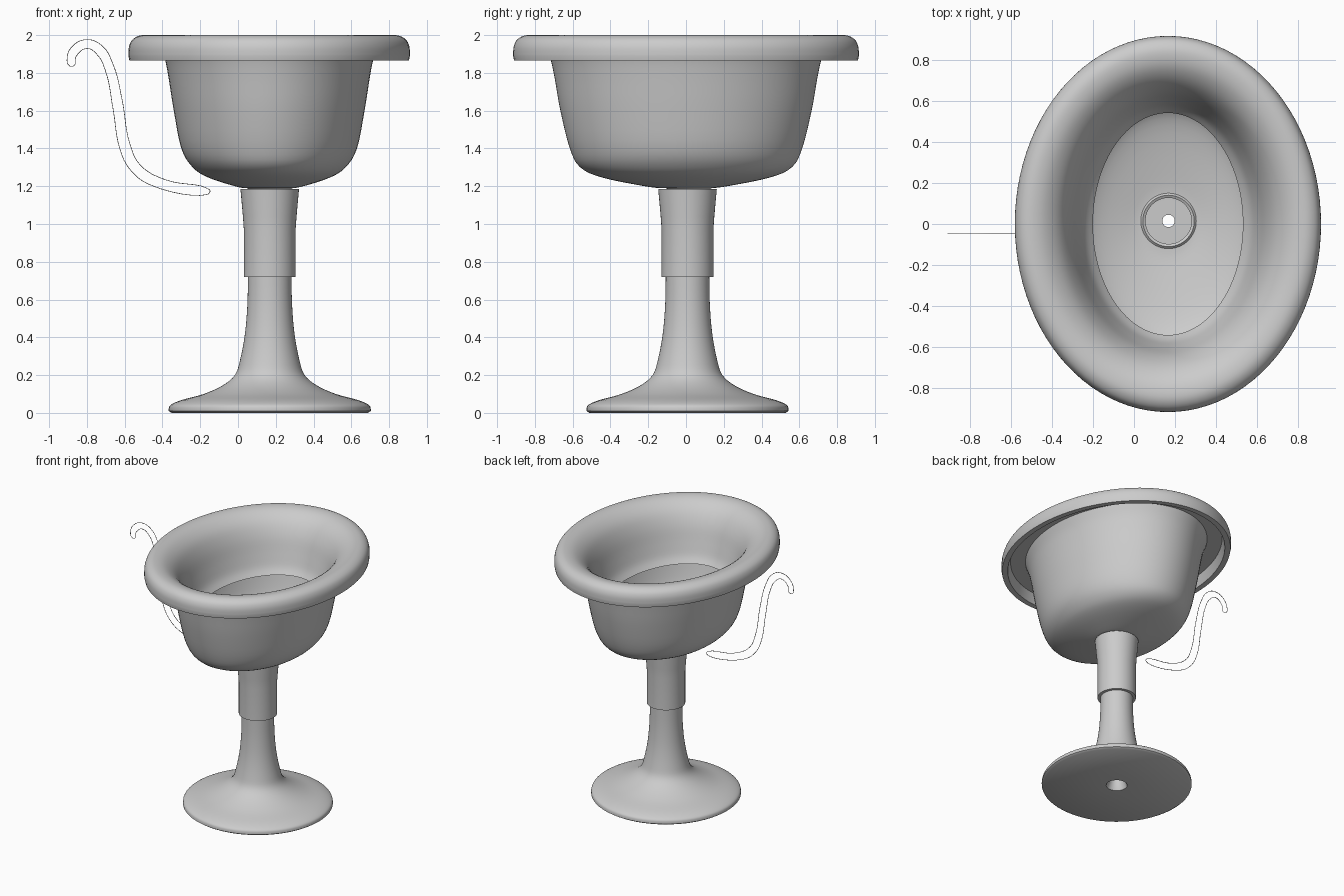
import bpy, bmesh
from math import cos, sin, pi

cube = bpy.data.objects.get("Cube")
if cube:
    bpy.data.objects.remove(cube, do_unlink=True)

CX, CY = 0.168, 0.008


def material(name, rgb):
    mat = bpy.data.materials.new(name)
    mat.use_nodes = True
    mat.diffuse_color = (*rgb, 1)
    mat.node_tree.nodes["Principled BSDF"].inputs["Base Color"].default_value = (*rgb, 1)
    return mat


ceramic = material("pale_grey_ceramic", (0.6, 0.6, 0.6))


def loft(name, profile, center, closed=False, sides=96, angle=40):
    """Sweep (half_x, half_y, z) rings around a vertical axis."""
    bm = bmesh.new()
    rings = []
    for rx, ry, z in profile:
        rings.append([bm.verts.new((center[0] + rx * cos(2 * pi * i / sides),
                                    center[1] + ry * sin(2 * pi * i / sides), z))
                      for i in range(sides)])
    pairs = list(zip(rings, rings[1:]))
    if closed:
        pairs.append((rings[-1], rings[0]))
    for a, b in pairs:
        for i in range(sides):
            j = (i + 1) % sides
            bm.faces.new((a[i], a[j], b[j], b[i]))
    mesh = bpy.data.meshes.new(name)
    bm.to_mesh(mesh)
    bm.free()
    obj = bpy.data.objects.new(name, mesh)
    bpy.context.collection.objects.link(obj)
    mesh.materials.append(ceramic)
    bpy.ops.object.select_all(action="DESELECT")
    obj.select_set(True)
    bpy.context.view_layer.objects.active = obj
    bpy.ops.object.shade_smooth_by_angle(angle=angle * pi / 180)
    return obj


def lathe(name, profile, closed=True, sides=64, center=(CX, CY)):
    return loft(name, [(r, r, z) for r, z in profile], center, closed, sides)


def smooth_profile(points, steps=4):
    """Catmull-Rom refinement of a profile."""
    out = []
    for k in range(len(points) - 1):
        p0, p1 = points[max(k - 1, 0)], points[k]
        p2, p3 = points[k + 1], points[min(k + 2, len(points) - 1)]
        for s in range(steps):
            t = s / steps
            out.append(tuple(
                0.5 * (2 * b + (c - a) * t + (2 * a - 5 * b + 4 * c - d) * t ** 2
                       + (3 * b - a - 3 * c + d) * t ** 3)
                for a, b, c, d in zip(p0, p1, p2, p3)))
    return out + [points[-1]]


# Outer bowl shell, also the floor seen through the inner opening
shell = smooth_profile([
    (0.115, 0.115, 1.19), (0.17, 0.2, 1.197), (0.32, 0.44, 1.245),
    (0.405, 0.56, 1.3), (0.465, 0.615, 1.4), (0.505, 0.665, 1.6),
    (0.532, 0.695, 1.77), (0.55, 0.715, 1.865), (0.575, 0.74, 1.94)])
loft("bowl_shell", shell, (0.165, 0))

# Rolled rim with hollow underside, running down into the inner funnel
rim_outside = [(0.575, 0.74, 1.94), (0.68, 0.85, 1.94), (0.7, 0.87, 1.865), (0.74, 0.91, 1.865)]
rim_inside = smooth_profile([
    (0.745, 0.915, 1.89), (0.742, 0.912, 1.94), (0.72, 0.89, 1.98), (0.67, 0.84, 2.0),
    (0.6, 0.765, 1.985), (0.53, 0.695, 1.93), (0.48, 0.64, 1.84),
    (0.44, 0.6, 1.72), (0.405, 0.57, 1.63), (0.365, 0.54, 1.58)])
loft("rim_and_inner_wall", rim_outside + rim_inside, (0.165, 0))

# Flared pedestal with a narrow bore
flare = smooth_profile([
    (0.535, 0.02), (0.525, 0.042), (0.47, 0.067), (0.35, 0.1), (0.25, 0.145),
    (0.185, 0.2), (0.157, 0.28), (0.131, 0.42), (0.118, 0.58), (0.115, 0.76)])
lathe("pedestal", [(0.055, 0.76), (0.055, 0.05), (0.075, 0.0), (0.52, 0.0), (0.535, 0.01)] + flare)

# Sleeve that carries the bowl
lathe("pedestal_sleeve", [(0.1, 0.72), (0.137, 0.72), (0.137, 0.97), (0.142, 1.04),
                          (0.155, 1.185), (0.12, 1.185), (0.1, 1.0)])

# Drain ring, strainer plate and its four small discs
lathe("drain_ring", [(0.112, 1.185), (0.135, 1.197), (0.125, 1.207), (0.112, 1.2)], center=(CX, 0.015))
lathe("drain_plate", [(0.03, 1.18), (0.114, 1.18), (0.114, 1.19), (0.03, 1.19)], center=(CX, 0.015))
for k in range(4):
    a = k * pi / 2
    lathe(f"drain_disc_{k + 1}", [(0.0005, 1.187), (0.028, 1.187), (0.028, 1.193), (0.0005, 1.193)],
          sides=24, center=(CX + 0.07 * cos(a), 0.015 + 0.07 * sin(a)))

# Thin wire loop shaped like a hook beside the bowl
outline = [(-0.17, 1.192), (-0.386, 1.235), (-0.519, 1.314), (-0.571, 1.42), (-0.614, 1.66),
           (-0.661, 1.844), (-0.72, 1.944), (-0.8, 1.976), (-0.878, 1.94), (-0.905, 1.87),
           (-0.894, 1.839), (-0.868, 1.839), (-0.857, 1.887), (-0.8, 1.929), (-0.746, 1.897),
           (-0.704, 1.818), (-0.661, 1.606), (-0.624, 1.394), (-0.571, 1.288), (-0.466, 1.208),
           (-0.17, 1.155), (-0.148, 1.172)]
curve = bpy.data.curves.new("hook_wire", "CURVE")
curve.dimensions = "3D"
curve.bevel_depth = 0.002
curve.bevel_resolution = 1
curve.resolution_u = 6
spline = curve.splines.new("BEZIER")
spline.bezier_points.add(len(outline) - 1)
spline.use_cyclic_u = True
for point, (x, z) in zip(spline.bezier_points, outline):
    point.co = (x, -0.045, z)
    point.handle_left_type = point.handle_right_type = "AUTO"
curve.materials.append(ceramic)
hook = bpy.data.objects.new("hook_wire", curve)
bpy.context.collection.objects.link(hook)
